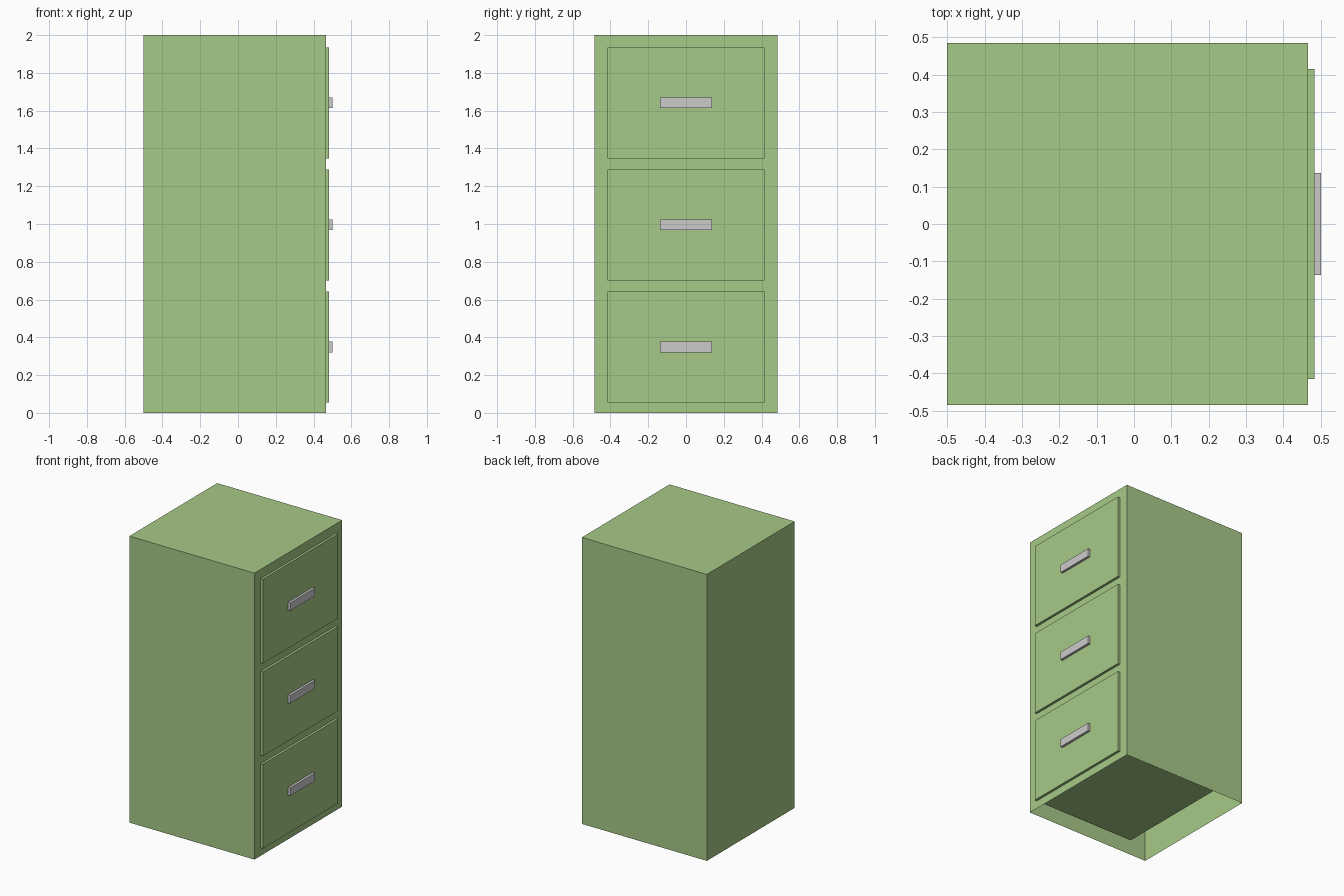
import bpy, bmesh

if "Cube" in bpy.data.objects:
    bpy.data.objects.remove(bpy.data.objects["Cube"])

green = bpy.data.materials.new("green_paint")
green.diffuse_color = (0.38, 0.585, 0.245, 1)
green.use_nodes = True
green.node_tree.nodes["Principled BSDF"].inputs["Base Color"].default_value = green.diffuse_color


def box(name, lo, hi, material=None, open_bottom=False):
    bm = bmesh.new()
    bmesh.ops.create_cube(bm, size=1)
    for v in bm.verts:
        v.co = [lo[i] + (v.co[i] + 0.5) * (hi[i] - lo[i]) for i in range(3)]
    if open_bottom:
        bm.normal_update()
        bottom = [f for f in bm.faces if f.normal.z < -0.5]
        bmesh.ops.delete(bm, geom=bottom, context='FACES_ONLY')
    mesh = bpy.data.meshes.new(name)
    bm.to_mesh(mesh)
    bm.free()
    if material:
        mesh.materials.append(material)
    obj = bpy.data.objects.new(name, mesh)
    bpy.context.collection.objects.link(obj)
    return obj


# Cabinet shell, open underneath
box("cabinet_body", (-0.5, -0.484, 0), (0.466, 0.484, 2), green, open_bottom=True)

# Three deep drawers poking through the front, each with a bar handle
for i in range(3):
    z = 0.349 + i * 0.646
    box(f"drawer_{i + 1}", (-0.32, -0.415, z - 0.294), (0.483, 0.415, z + 0.294), green)
    box(f"handle_{i + 1}", (0.483, -0.137, z - 0.028), (0.5, 0.137, z + 0.028))
